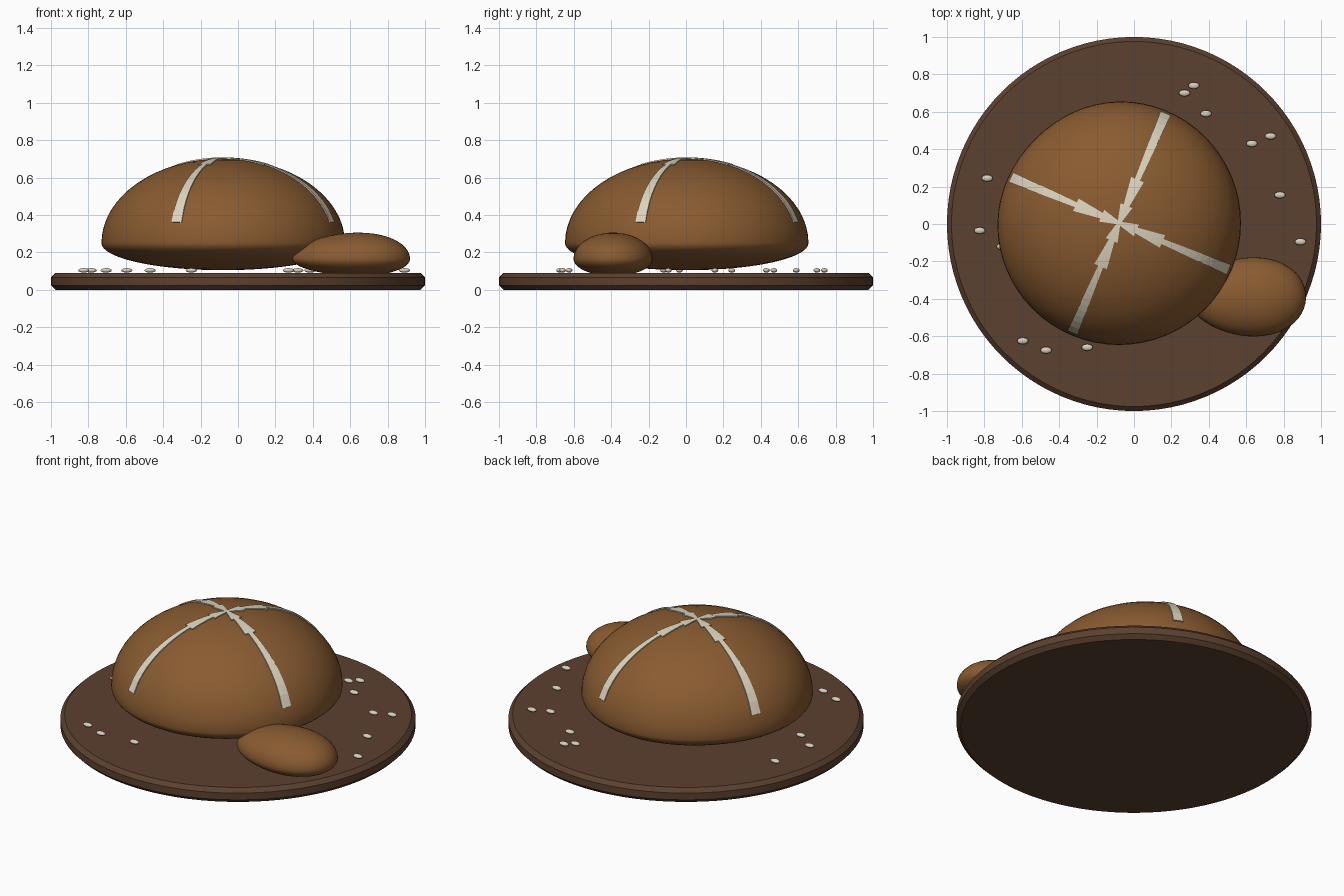
import bpy, bmesh
from math import sin, cos, pi, radians, hypot, atan2

if "Cube" in bpy.data.objects:
    bpy.data.objects.remove(bpy.data.objects["Cube"])

CX, R, MID, UP, DOWN = -0.08, 0.652, 0.25, 0.452, 0.145


def material(name, rgb):
    m = bpy.data.materials.new(name)
    m.diffuse_color = (*rgb, 1)
    m.use_nodes = True
    m.node_tree.nodes["Principled BSDF"].inputs["Base Color"].default_value = m.diffuse_color
    return m


CRUST = material("crust", (0.25, 0.105, 0.03))
WOOD = material("dark_wood", (0.105, 0.052, 0.028))
FLOUR = material("flour", (0.72, 0.66, 0.52))
SEED = material("seed", (0.68, 0.62, 0.5))


def finish(bm, name, mat, smooth=True):
    bmesh.ops.recalc_face_normals(bm, faces=bm.faces)
    me = bpy.data.meshes.new(name)
    bm.to_mesh(me)
    bm.free()
    me.materials.append(mat)
    ob = bpy.data.objects.new(name, me)
    bpy.context.collection.objects.link(ob)
    if smooth:
        me.polygons.foreach_set("use_smooth", [True] * len(me.polygons))
    return ob


def dent(x, y):
    # slight hand-shaped flattening on one side of the loaf
    return 1 - 0.025 * max(0, cos(atan2(y, x) - radians(135))) ** 6 * min(1, hypot(x, y))


def sphere(u=64, v=32):
    bm = bmesh.new()
    bmesh.ops.create_uvsphere(bm, u_segments=u, v_segments=v, radius=1)
    return bm


# round board with bevelled rims
bm = bmesh.new()
bmesh.ops.create_cone(bm, cap_ends=True, segments=96, radius1=1, radius2=1, depth=0.09)
for v in bm.verts:
    v.co.z += 0.045
rims = [e for e in bm.edges if abs(e.verts[0].co.z - e.verts[1].co.z) < 1e-4]
bmesh.ops.bevel(bm, geom=rims, offset=0.024, segments=1, affect='EDGES')
board = finish(bm, "board", WOOD, False)
bpy.context.view_layer.objects.active = board
board.select_set(True)
bpy.ops.object.shade_smooth_by_angle(angle=radians(30))

# large domed loaf with a shallow underside
bm = sphere()
for v in bm.verts:
    x, y, z = v.co
    k = R * dent(x, y)
    v.co = (CX + x * k, y * k + 0.005, MID + z * (UP if z > 0 else DOWN))
finish(bm, "loaf", CRUST)

# small roll, narrower towards the loaf
bm = sphere(48, 24)
for v in bm.verts:
    x, y, z = v.co
    w = 1 + 0.12 * x
    v.co = (0.605 + 0.315 * x, -0.39 + 0.21 * y * w, 0.165 + z * w * (0.14 if z > 0 else 0.09))
finish(bm, "small_roll", CRUST)


# floured score marks: stepped wedges that follow the dome
def score(i):
    a = radians(67 + 90 * i)
    bm = bmesh.new()
    for r0, r1, w0, w1 in ((0.0, 0.1, 0.008, 0.034), (0.1, 0.25, 0.016, 0.036),
                           (0.25, 0.632, 0.014, 0.029)):
        rows, n = [], 12
        for j in range(n + 1):
            t = j / n
            r, w = r0 + (r1 - r0) * t, w0 + (w1 - w0) * t
            row = []
            for lift in (0.006, -0.01):
                for s in (-1, -0.33, 0.33, 1):
                    x = (r * cos(a) - s * w * sin(a)) / R
                    y = (r * sin(a) + s * w * cos(a)) / R
                    z = max(0, 1 - x * x - y * y) ** 0.5
                    k = (R + lift) * dent(x, y)
                    row.append(bm.verts.new((CX + x * k, y * k + 0.005, MID + z * (UP + lift))))
            rows.append(row[:4] + row[:3:-1])
        for p, q in zip(rows, rows[1:]):
            for m in range(8):
                bm.faces.new((p[m], p[(m + 1) % 8], q[(m + 1) % 8], q[m]))
        bm.faces.new(rows[0])
        bm.faces.new(rows[-1])
    finish(bm, f"score_mark_{i + 1}", FLOUR, False)


for i in range(4):
    score(i)

# scattered seeds on the board
spots = [(0.32, 0.74), (0.27, 0.70), (0.385, 0.59), (0.73, 0.47), (0.63, 0.43),
         (0.78, 0.155), (0.89, -0.095), (-0.785, 0.245), (-0.825, -0.035),
         (-0.705, -0.12), (-0.595, -0.625), (-0.47, -0.675), (-0.25, -0.66)]
for n, (sx, sy) in enumerate(spots):
    bm = sphere(16, 8)
    for v in bm.verts:
        x, y, z = v.co
        v.co = (sx + 0.03 * x, sy + 0.018 * y, 0.104 + 0.012 * z)
    finish(bm, f"seed_{n + 1}", SEED)
